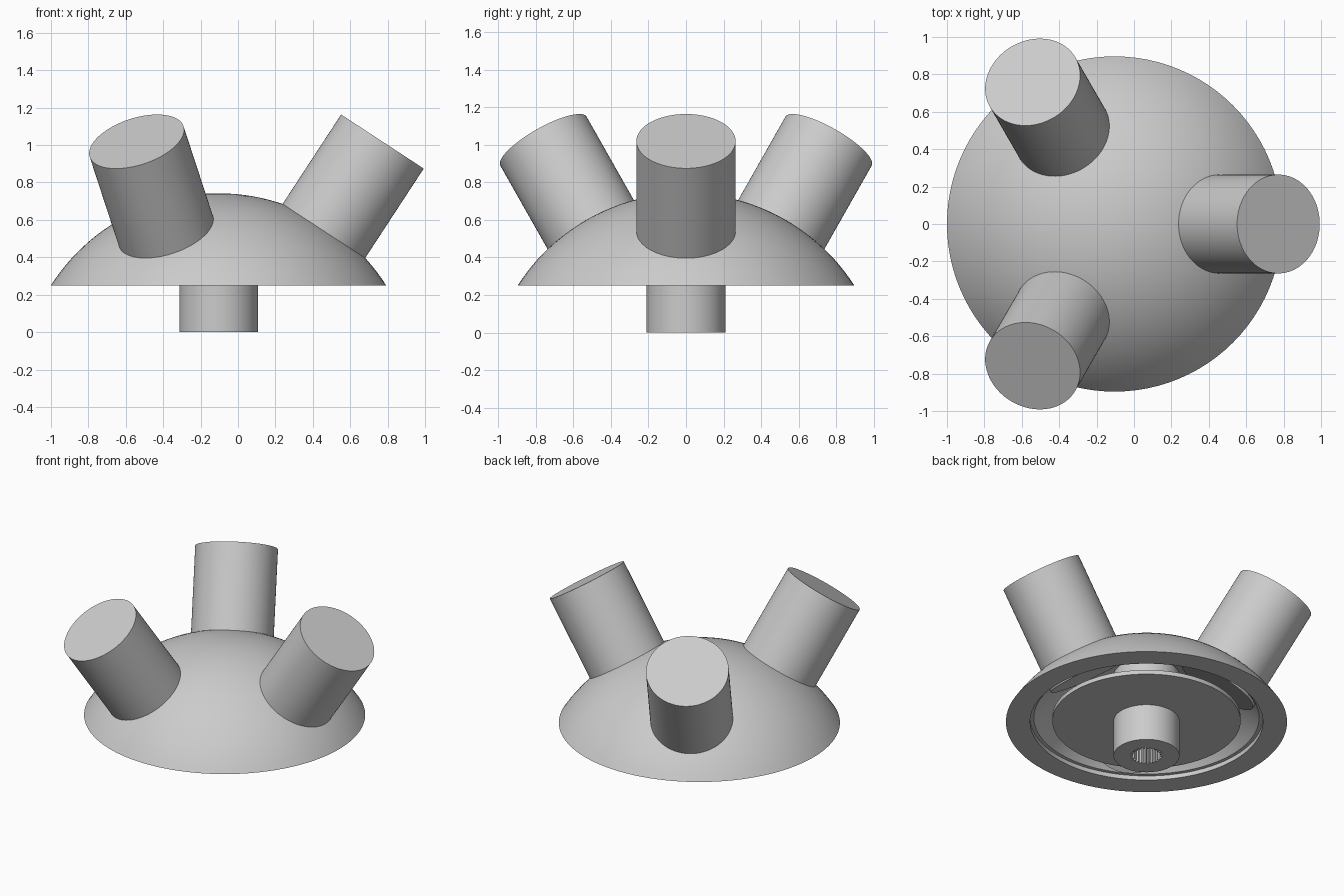
import bpy
import bmesh
from math import sin, cos, pi, sqrt, radians, asin
from mathutils import Matrix, Vector

if "Cube" in bpy.data.objects:
    bpy.data.objects.remove(bpy.data.objects["Cube"], do_unlink=True)

SEGMENTS = 96
CENTRE_X = -0.104      # axis of the dome
SPHERE_Z = -0.32       # centre of the dome's sphere
OUTER_R = 1.062
INNER_R = 0.936
RIM_Z = 0.25

grey = bpy.data.materials.new("plain grey")
grey.use_nodes = True
grey.diffuse_color = (0.6, 0.6, 0.6, 1)
grey.node_tree.nodes["Principled BSDF"].inputs["Base Color"].default_value = (0.6, 0.6, 0.6, 1)


def loft(name, rings, matrix):
    """Join rings of (radius, z) about the z axis and cap both ends.
    A radius may be a function of the vertex index."""
    bm = bmesh.new()
    loops = []
    for radius, z in rings:
        loop = []
        for i in range(SEGMENTS):
            r = radius(i) if callable(radius) else radius
            a = 2 * pi * i / SEGMENTS
            loop.append(bm.verts.new((r * cos(a), r * sin(a), z)))
        loops.append(loop)
    for low, high in zip(loops, loops[1:]):
        for i in range(SEGMENTS):
            j = (i + 1) % SEGMENTS
            bm.faces.new((low[i], low[j], high[j], high[i]))
    bm.faces.new(loops[0])
    bm.faces.new(loops[-1])
    bmesh.ops.recalc_face_normals(bm, faces=bm.faces)
    mesh = bpy.data.meshes.new(name)
    bm.to_mesh(mesh)
    bm.free()
    mesh.materials.append(grey)
    obj = bpy.data.objects.new(name, mesh)
    obj.matrix_world = matrix
    bpy.context.collection.objects.link(obj)
    bpy.ops.object.select_all(action="DESELECT")
    obj.select_set(True)
    bpy.context.view_layer.objects.active = obj
    bpy.ops.object.shade_smooth_by_angle(angle=radians(30))
    return obj


def arc(radius, z_end, steps=24):
    """Sphere profile from near the pole down to height z_end."""
    end_r = sqrt(radius ** 2 - (z_end - SPHERE_Z) ** 2)
    end = asin(end_r / radius)
    angles = [0.005 + (end - 0.005) * k / steps for k in range(steps + 1)]
    return [(radius * sin(a), SPHERE_Z + radius * cos(a)) for a in angles]


axis = Matrix.Translation((CENTRE_X, 0, 0))

# Hollow dome with a flat rim and a shallow step inside it
lip = [(0.742, RIM_Z), (0.742, RIM_Z + 0.03)]
loft("dome_shell", arc(OUTER_R, RIM_Z) + lip + arc(INNER_R, RIM_Z + 0.03)[::-1], axis)

# Disc inside the dome
loft("inner_disc", [(0.6, RIM_Z + 0.005), (0.6, RIM_Z + 0.035)], axis)


# Central post with a splined socket in its lower end
def spline(i):
    return 0.103 if i % 4 < 2 else 0.088


loft("splined_post", [(spline, 0.2), (spline, 0), (0.21, 0), (0.21, 0.65)], axis)

# Three cylinders standing radially out of the dome
for k, label in enumerate(("left", "back_right", "front_right")):
    turn = Matrix.Rotation(k * 2 * pi / 3, 4, "Z")
    tilt = Matrix.Rotation(radians(33.2), 4, "Y")
    place = Matrix.Translation(Vector((CENTRE_X, 0, SPHERE_Z))) @ turn @ tilt
    loft(label + "_cylinder", [(0.264, 0.88), (0.264, 1.6)], place)
